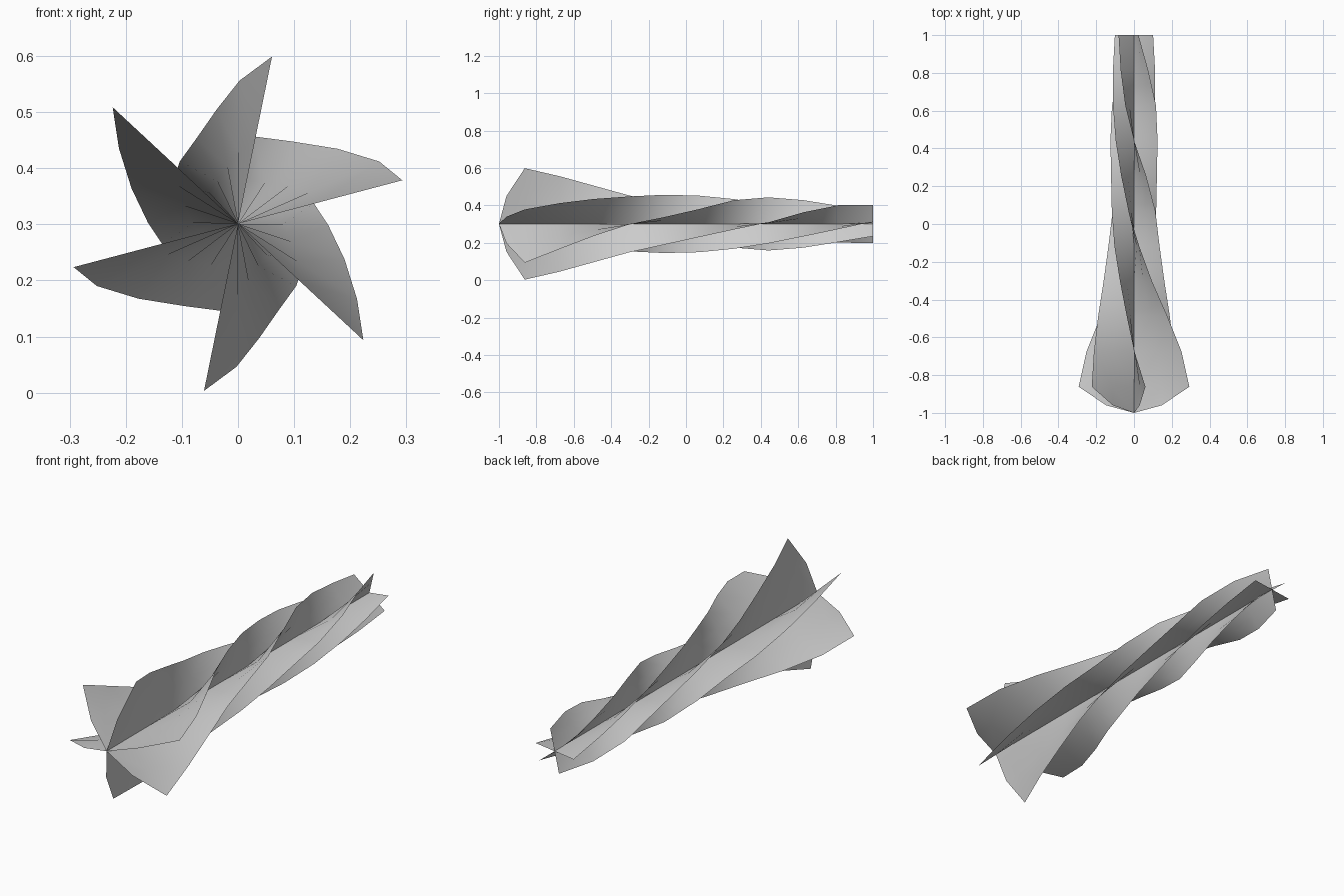
import bpy, bmesh, math

if "Cube" in bpy.data.objects:
    bpy.data.objects.remove(bpy.data.objects["Cube"])

# Twisted vanes: each sheet passes through the long axis and gives two opposite blades
CENTRE_Z = 0.301
FRONT, TIP, BACK = -1.0, -0.862, 1.0
STEPS = 10

# Blade direction (degrees) and reach at evenly spaced stations from tip to back
SHEETS = [
    ([14.8, 23.8, 37, 57, 80, 101, 117, 133, 149, 166, 187],
     [.303, .275, .222, .175, .158, .154, .149, .142, .13, .115, .102]),
    ([78.5, 89.4, 100.6, 116, 133, 149, 166, 184, 208, 233, 257],
     [.304, .255, .207, .169, .152, .137, .125, .125, .132, .125, .105]),
    ([137.1, 147.7, 161.6, 179, 195, 215, 243, 270, 290, 306, 321],
     [.305, .251, .200, .161, .140, .138, .142, .142, .135, .12, .105]),
]


def point(y, r, deg):
    a = math.radians(deg)
    return (r * math.cos(a), y, CENTRE_Z + r * math.sin(a))


def add_blade(bm, angles, reach, turn):
    # Flat pointed nose, then a ruled strip winding back around the axis
    rows = []
    for i, (a, r) in enumerate(zip(angles, reach)):
        y = TIP + (BACK - TIP) * i / STEPS
        rows.append([bm.verts.new(point(y, r * t, a + turn)) for t in (0, 0.5, 1)])
    nose = bm.verts.new(point(FRONT, 0, 0))
    shoulder = bm.verts.new(point(-0.96, reach[0] * 0.5, angles[0] + turn))
    bm.faces.new((nose, shoulder, rows[0][1], rows[0][0]))
    bm.faces.new((shoulder, rows[0][2], rows[0][1]))
    for near, far in zip(rows, rows[1:]):
        for j in range(2):
            bm.faces.new((near[j], near[j + 1], far[j + 1], far[j]))


for n, (angles, reach) in enumerate(SHEETS):
    for side in (0, 180):
        bm = bmesh.new()
        add_blade(bm, angles, reach, side)
        name = f"twisted_blade_{n * 2 + side // 180 + 1}"
        mesh = bpy.data.meshes.new(name)
        bm.to_mesh(mesh)
        bm.free()
        mesh.shade_smooth()
        bpy.context.collection.objects.link(bpy.data.objects.new(name, mesh))
